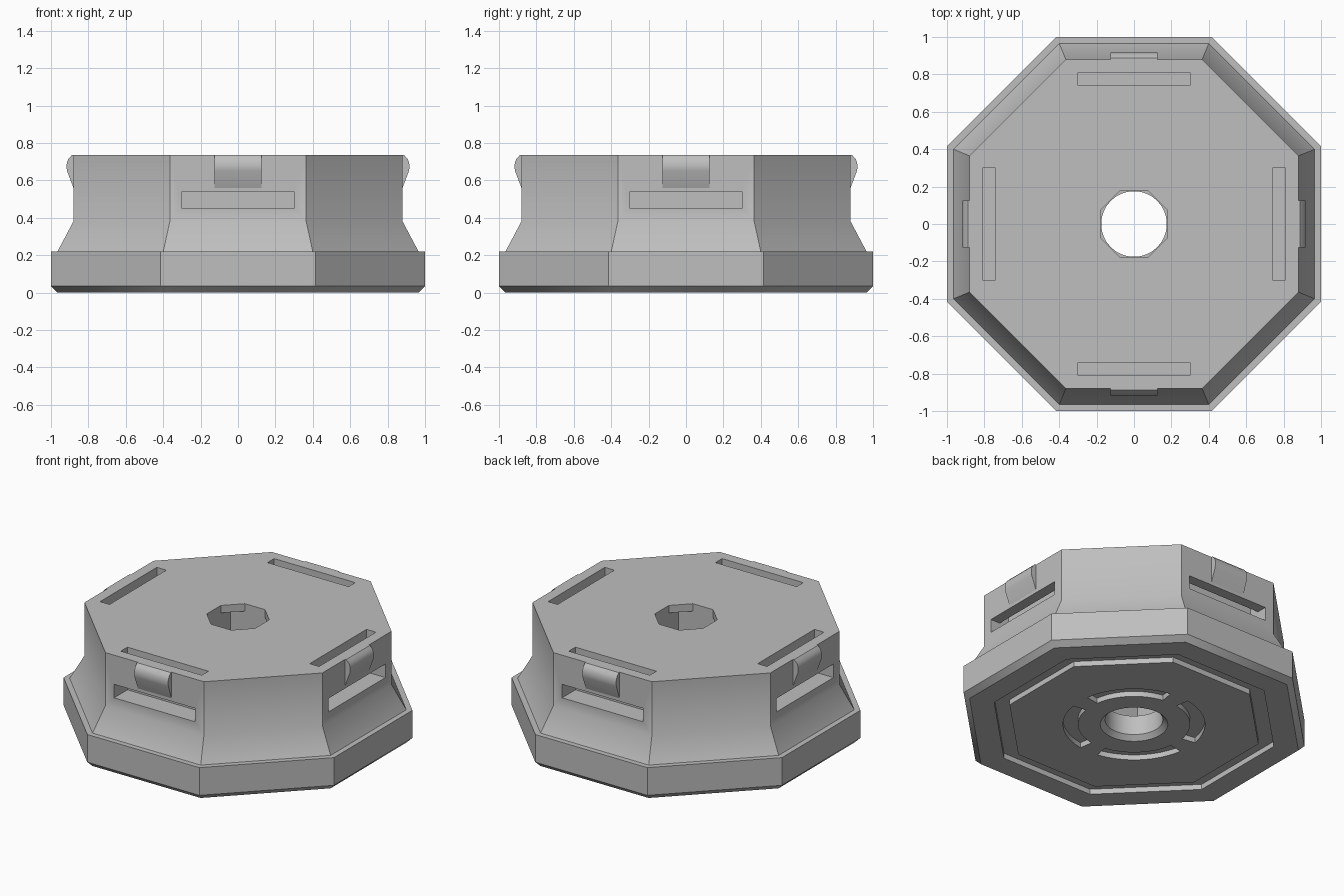
import bpy, bmesh, math
from mathutils import Matrix

if "Cube" in bpy.data.objects:
    bpy.data.objects.remove(bpy.data.objects["Cube"], do_unlink=True)

plastic = bpy.data.materials.new("light_grey_plastic")
plastic.use_nodes = True
grey = (0.52, 0.52, 0.52, 1)
plastic.diffuse_color = grey
plastic.node_tree.nodes["Principled BSDF"].inputs["Base Color"].default_value = grey

OCT = 1 / math.cos(math.pi / 8)  # flat distance to corner radius


def finish(name, bm):
    bmesh.ops.recalc_face_normals(bm, faces=bm.faces)
    mesh = bpy.data.meshes.new(name)
    bm.to_mesh(mesh)
    bm.free()
    mesh.materials.append(plastic)
    obj = bpy.data.objects.new(name, mesh)
    bpy.context.collection.objects.link(obj)
    return obj


def turned(name, profile, sides, scale=1, ring=False, start=0, sweep=math.tau):
    """Turn (radius, z) points about z; ring closes the profile into a loop."""
    bm = bmesh.new()
    full = abs(sweep - math.tau) < 1e-6
    columns = []
    for i in range(sides if full else sides + 1):
        a = start + sweep * i / sides
        columns.append([bm.verts.new((r * scale * math.cos(a), r * scale * math.sin(a), z))
                        for r, z in profile])
    n = len(profile)
    for i in range(sides):
        a, b = columns[i], columns[(i + 1) % len(columns)]
        for j in range(n if ring else n - 1):
            k = (j + 1) % n
            bm.faces.new((a[j], b[j], b[k], a[k]))
    if not full:
        bm.faces.new(columns[0])
        bm.faces.new(columns[-1])
    elif not ring:
        bm.faces.new([c[0] for c in columns])
        bm.faces.new([c[-1] for c in columns])
    return finish(name, bm)


def octagon(name, profile, ring=False):
    return turned(name, profile, 8, OCT, ring, math.pi / 8)


def extruded(name, outline, half_width, quarter):
    """Extrude a (y, z) outline along x, then turn it by quarter turns."""
    bm = bmesh.new()
    ends = [[bm.verts.new((x, y, z)) for y, z in outline] for x in (-half_width, half_width)]
    for end in ends:
        bm.faces.new(end)
    for j in range(len(outline)):
        k = (j + 1) % len(outline)
        bm.faces.new((ends[0][j], ends[0][k], ends[1][k], ends[1][j]))
    bm.transform(Matrix.Rotation(quarter * math.pi / 2, 4, "Z"))
    return finish(name, bm)


def smooth(obj):
    bpy.ops.object.select_all(action="DESELECT")
    obj.select_set(True)
    bpy.context.view_layer.objects.active = obj
    bpy.ops.object.shade_smooth_by_angle(angle=math.radians(32))


# Octagonal body with a chamfered foot, a ledge and a flared waist
body = octagon("body", [(0.965, 0), (1, 0.035), (1, 0.22), (0.965, 0.22),
                        (0.88, 0.38), (0.88, 0.735)])
cutters = []

# Central bore: round and countersunk below, square pocket, octagonal mouth
cutters.append(turned("bore_cutter", [(0.215, -0.01), (0.175, 0.03), (0.175, 0.2)], 48))
cutters.append(turned("pocket_cutter", [(0.182, 0.16), (0.182, 0.685)], 4,
                      math.sqrt(2), False, math.pi / 4))
cutters.append(octagon("mouth_cutter", [(0.179, 0.6), (0.179, 0.8)]))

# Underside: octagonal groove and four arc grooves
depth = 0.035
cutters.append(octagon("groove_cutter", [(0.73, -0.05), (0.82, -0.05),
                                         (0.82, depth), (0.73, depth)], ring=True))
gap = math.radians(9)
for q in range(4):
    cutters.append(turned("arc_cutter", [(0.34, -0.05), (0.43, -0.05), (0.43, depth), (0.34, depth)],
                          16, 1, True, q * math.pi / 2 + gap, math.pi / 2 - 2 * gap))

# Strap channels from the top face out through the four main sides
channel = [(-1.1, 0.45), (-0.74, 0.45), (-0.74, 0.8), (-0.81, 0.8), (-0.81, 0.54), (-1.1, 0.54)]
for q in range(4):
    cutters.append(extruded("channel_cutter", channel, 0.3, q))

for cutter in cutters:
    mod = body.modifiers.new("cut", "BOOLEAN")
    mod.operation = "DIFFERENCE"
    mod.solver = "EXACT"
    mod.object = cutter
bpy.context.view_layer.update()
cut_mesh = bpy.data.meshes.new_from_object(
    body.evaluated_get(bpy.context.evaluated_depsgraph_get()))
body.modifiers.clear()
body.data = cut_mesh
for cutter in cutters:
    bpy.data.objects.remove(cutter, do_unlink=True)
smooth(body)

# Rounded snap clips above the side slots
clip = [(-0.878, 0.56), (-0.88, 0.56), (-0.914, 0.65), (-0.917, 0.67), (-0.915, 0.695),
        (-0.907, 0.715), (-0.888, 0.735), (-0.878, 0.735)]
for q, side in enumerate(("front", "left", "back", "right")):
    smooth(extruded(side + "_clip", clip, 0.125, q))
